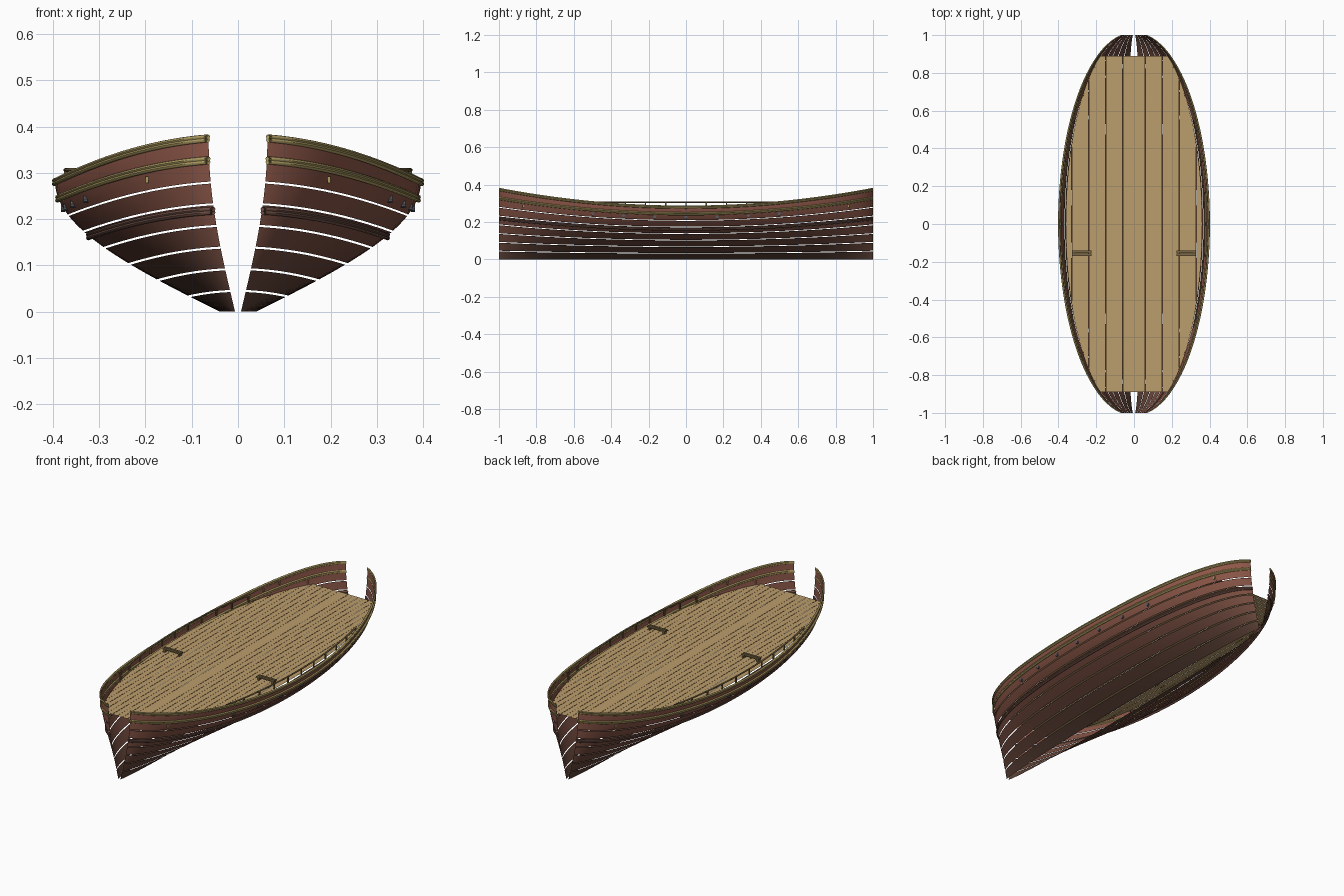
import bpy, math

if "Cube" in bpy.data.objects:
    bpy.data.objects.remove(bpy.data.objects["Cube"])

def mat(name, c):
    m = bpy.data.materials.new(name)
    m.diffuse_color = (*c, 1)
    m.use_nodes = True
    m.node_tree.nodes["Principled BSDF"].inputs["Base Color"].default_value = m.diffuse_color
    return m

GOLD = mat("gilded_wood", (0.42, 0.33, 0.12))
DARK = mat("dark_wood", (0.16, 0.08, 0.06))
TAN = mat("deck_wood", (0.50, 0.34, 0.15))
OLIVE = mat("fitting_wood", (0.20, 0.14, 0.06))
IRON = mat("iron", (0.10, 0.11, 0.13))

# Hull shape: y along the ship, t from keel (0) to gunwale (1)
def width(y):
    return 0.395 * math.sqrt(max(0, 1 - (0.987 * y) ** 2))

def hull(y, t):
    return (width(y) * (0.1 + 0.9 * math.sin(t * math.pi / 2)), y, t * (0.28 + 0.095 * y * y))

def stations(n, a=-math.pi / 2, b=math.pi / 2):
    return [math.sin(a + (b - a) * i / n) for i in range(n + 1)]

def add(name, verts, faces, m, mirror=True, smooth=True):
    me = bpy.data.meshes.new(name)
    me.from_pydata(verts, [], faces)
    me.materials.append(m)
    for p in me.polygons:
        p.use_smooth = smooth
    ob = bpy.data.objects.new(name, me)
    bpy.context.collection.objects.link(ob)
    if mirror:
        ob.modifiers.new("mirror", 'MIRROR')
    return ob

def grid(name, rows, m, mirror=True, smooth=True, caps=False):
    n = len(rows[0])
    verts = [p for r in rows for p in r]
    faces = [(i * n + j, i * n + j + 1, (i + 1) * n + j + 1, (i + 1) * n + j)
             for i in range(len(rows) - 1) for j in range(n - 1)]
    if caps:
        last = (len(rows) - 1) * n
        faces += [tuple(range(n - 1)), tuple(last + k for k in range(n - 2, -1, -1))]
    return add(name, verts, faces, m, mirror, smooth)

# Round bar following a path of points along y
def bar(name, path, r, m):
    rows = [[(x + r * math.cos(k * math.pi / 4), y, z + r * math.sin(k * math.pi / 4))
             for k in range(9)] for x, y, z in path]
    return grid(name, rows, m, caps=True)

def boxes(name, items, m):
    verts, faces = [], []
    for (cx, cy, cz), (sx, sy, sz) in items:
        b = len(verts)
        verts += [(cx + sx * i / 2, cy + sy * j / 2, cz + sz * k / 2)
                  for i in (-1, 1) for j in (-1, 1) for k in (-1, 1)]
        faces += [tuple(b + q for q in f) for f in
                  ((0, 1, 3, 2), (4, 6, 7, 5), (0, 4, 5, 1), (2, 3, 7, 6), (0, 2, 6, 4), (1, 5, 7, 3))]
    return add(name, verts, faces, m, smooth=False)

YS = stations(48)

# Hull strakes, separated by narrow open seams
for i in range(8):
    k = i / 7
    m = mat(f"strake_{i + 1}", (0.10 + 0.17 * k, 0.05 + 0.045 * k, 0.035 + 0.03 * k))
    a, b = i / 8, (i + 1) / 8 - (0.012 if i < 7 else 0)
    ts = [a + (b - a) * j / 3 for j in range(4)]
    grid(f"hull_strake_{i + 1}", [[hull(y, t) for t in ts] for y in YS], m)

# Gunwale, rubbing rail and wale
for name, t, m in (("gunwale", 1.0, GOLD), ("rubbing_rail", 0.873, GOLD), ("wale", 0.583, DARK)):
    for n, dz in (("upper", 0.003), ("lower", -0.004)):
        path = [(x + 0.002, y, z + dz) for x, y, z in (hull(y, t) for y in YS)]
        bar(f"{name}_{n}", path, 0.005, m)

# Flat deck of fore-and-aft planks, trimmed to the hull outline
DZ, DL, PW = 0.272, 0.89, 0.03
def deck_half(y):
    return width(y) * (0.915 + 0.035 * y * y)
verts, faces = [], []
dys = [DL * s for s in stations(40)]
for i in range(13):
    x0, x1 = i * PW, (i + 1) * PW - 0.001
    for y0, y1 in zip(dys, dys[1:]):
        h0, h1 = deck_half(y0), deck_half(y1)
        if max(h0, h1) <= x0:
            continue
        b = len(verts)
        verts += [(min(x0, h0), y0, DZ), (max(min(x1, h0), min(x0, h0)), y0, DZ),
                  (max(min(x1, h1), min(x0, h1)), y1, DZ), (min(x0, h1), y1, DZ)]
        faces.append((b, b + 1, b + 2, b + 3))
deck = add("deck_planks", verts, faces, TAN, smooth=False)
deck.modifiers["mirror"].use_mirror_merge = False

# Side railing amidships with its posts
bar("side_railing", [(width(y) * 0.945, y, 0.306) for y in [-0.55 + 1.1 * i / 24 for i in range(25)]], 0.004, OLIVE)
boxes("railing_posts", [((width(y) * 0.945, y, 0.289), (0.006, 0.006, 0.034))
                        for y in [-0.54 + 0.108 * i for i in range(11)]], OLIVE)

# Slatted deck benches
boxes("deck_bench", [((0.277, -0.155 + d, 0.289), (0.104, 0.011, 0.006)) for d in (-0.008, 0.008)]
      + [((x, -0.155, 0.279), (0.008, 0.022, 0.014)) for x in (0.235, 0.319)], OLIVE)

# Small round port plugs along the side
verts, faces = [], []
for y in [-0.5 + i / 6 for i in range(7)]:
    b = len(verts)
    x, _, z = hull(y, 0.80)
    for dx in (-0.004, 0.005):
        verts += [(x + dx, y + 0.009 * math.cos(a), z + 0.009 * math.sin(a))
                  for a in [k * math.pi / 5 for k in range(10)]]
    faces += [(b + k, b + (k + 1) % 10, b + 10 + (k + 1) % 10, b + 10 + k) for k in range(10)]
    faces += [tuple(range(b + 10, b + 20)), tuple(range(b + 9, b - 1, -1))]
add("port_plugs", verts, faces, IRON, smooth=False)

# Small cleats near bow and stern
boxes("cleats", [((hull(y, t)[0] + dx, y, hull(y, t)[2]), (0.006, 0.01, 0.014))
                 for s in (-1, 1) for y, t, dx in ((0.64 * s, 0.95, -0.008), (0.73 * s, 0.95, -0.008),
                                                  (0.87 * s, 0.81, 0.002))], GOLD)
